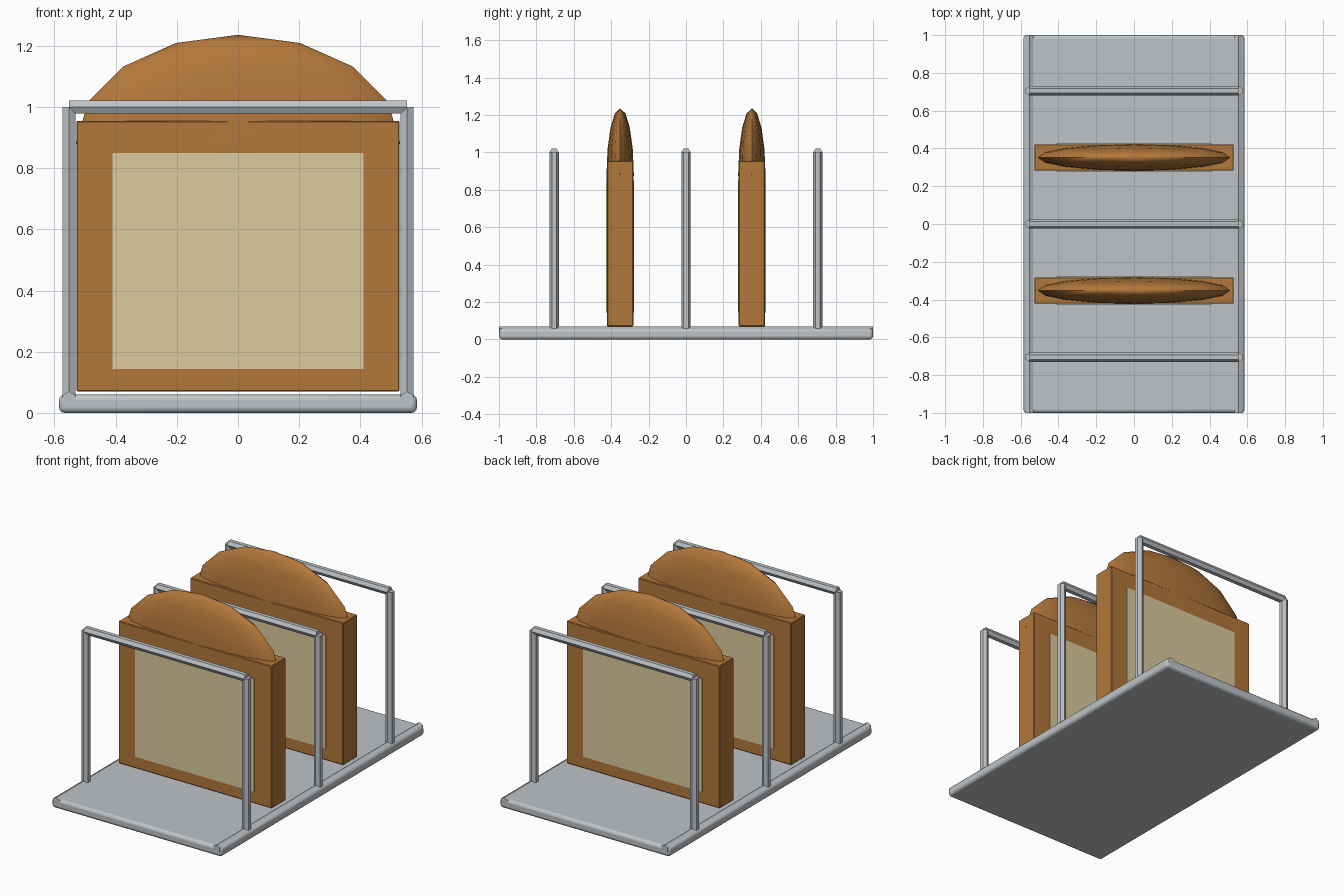
import bpy, math
from mathutils import Vector

if "Cube" in bpy.data.objects:
    bpy.data.objects.remove(bpy.data.objects["Cube"])


def material(name, rgb):
    m = bpy.data.materials.new(name)
    m.diffuse_color = (*rgb, 1)
    m.use_nodes = True
    m.node_tree.nodes["Principled BSDF"].inputs["Base Color"].default_value = m.diffuse_color
    return m


METAL = material("steel grey", (0.52, 0.55, 0.57))
CRUST = material("crust brown", (0.45, 0.185, 0.042))
CRUMB = material("bread cream", (0.72, 0.60, 0.35))


def finish(name, mat):
    ob = bpy.context.object
    ob.name = name
    ob.data.materials.append(mat)
    return ob


def box(name, size, loc, mat, bevel=0.0, segments=1):
    bpy.ops.mesh.primitive_cube_add(size=1, location=loc)
    ob = finish(name, mat)
    ob.scale = size
    bpy.ops.object.transform_apply(location=False, rotation=False, scale=True)
    if bevel:
        mod = ob.modifiers.new("bevel", 'BEVEL')
        mod.width = bevel
        mod.segments = segments
    return ob


def rod(name, length, loc, rot, r=0.025):
    # six-sided wire
    bpy.ops.mesh.primitive_cylinder_add(vertices=6, radius=r, depth=length,
                                        location=loc, rotation=rot)
    return finish(name, METAL)


# base tray with softened edges
box("base_plate", (1.17, 2.0, 0.06), (0, 0, 0.03), METAL, 0.018, 3)
bpy.ops.object.shade_smooth_by_angle(angle=math.radians(40))

# side rails along the tray, ridge facing up
for s, side in ((-1, "left"), (1, "right")):
    rod(f"{side}_rail", 2.0, (s * 0.5525, 0, 0.045), (math.pi / 2, 0, 0))

# three wire hoops
for i, y in enumerate((-0.705, 0, 0.705)):
    for s, side in ((-1, "left"), (1, "right")):
        rod(f"{side}_post_{i}", 0.95, (s * 0.5525, y, 0.525), (0, 0, 0))
    rod(f"cross_bar_{i}", 1.105, (0, y, 1.0), (0, math.pi / 2, 0))

# two slices of toast
for i, y in enumerate((-0.352, 0.352)):
    box(f"toast_crust_{i}", (1.056, 0.14, 0.885), (0, y, 0.5125), CRUST, 0.004)
    # domed top
    bpy.ops.mesh.primitive_uv_sphere_add(segments=16, ring_count=8, radius=1,
                                         location=(0, y, 0.883))
    dome = finish(f"toast_top_{i}", CRUST)
    dome.scale = (0.53, 0.073, 0.353)
    bpy.ops.object.transform_apply(location=False, rotation=False, scale=True)
    bpy.ops.object.shade_smooth_by_angle(angle=math.radians(40))
    # crumb panels on both faces
    for s, side in ((-1, "front"), (1, "back")):
        box(f"crumb_{side}_{i}", (0.82, 0.008, 0.706),
            (0, y + s * 0.0705, 0.496), CRUMB)
